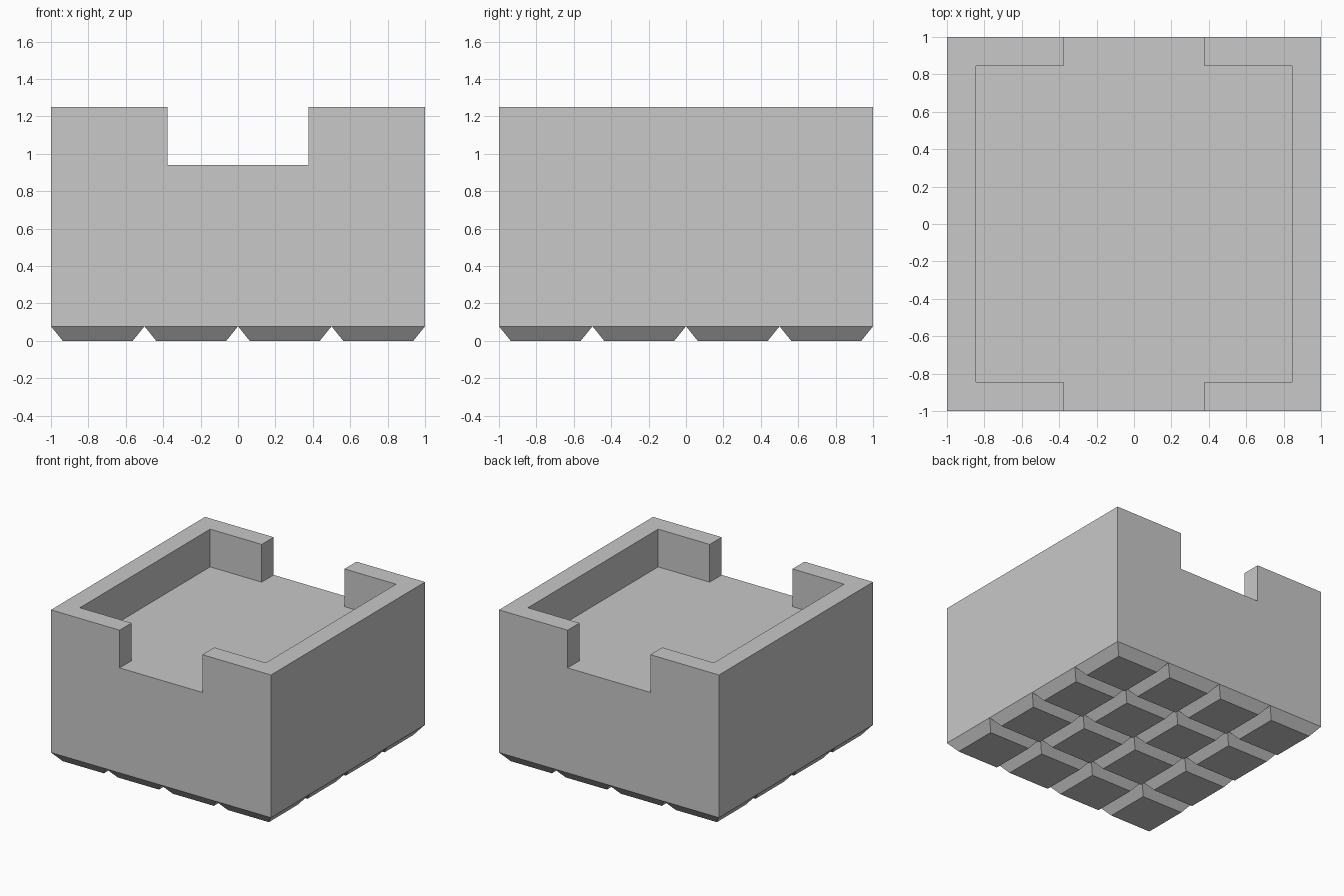
import bpy
import bmesh

cube = bpy.data.objects.get("Cube")
if cube:
    bpy.data.objects.remove(cube, do_unlink=True)

HALF = 1.0        # half width of the block
TOP = 1.25        # rim height
FLOOR = 0.94      # tray floor height
FOOT = 0.078      # foot height
INNER = 0.845     # half width inside the walls
GAP = 0.376       # half width of the openings
CELLS = 4         # feet per side
CHAMFER = 0.063   # inward slope of each foot

grey = bpy.data.materials.new("plain grey")
grey.use_nodes = True
colour = (0.58, 0.58, 0.58, 1)
grey.diffuse_color = colour
grey.node_tree.nodes["Principled BSDF"].inputs["Base Color"].default_value = colour


def make_object(name, bm):
    bmesh.ops.recalc_face_normals(bm, faces=bm.faces[:])
    mesh = bpy.data.meshes.new(name)
    bm.to_mesh(mesh)
    bm.free()
    mesh.materials.append(grey)
    obj = bpy.data.objects.new(name, mesh)
    bpy.context.collection.objects.link(obj)
    return obj


def prism(name, outline, z0, z1):
    """Extrude a flat outline from z0 up to z1."""
    bm = bmesh.new()
    face = bm.faces.new([bm.verts.new((x, y, z0)) for x, y in outline])
    new = bmesh.ops.extrude_face_region(bm, geom=[face])["geom"]
    verts = [v for v in new if isinstance(v, bmesh.types.BMVert)]
    bmesh.ops.translate(bm, verts=verts, vec=(0, 0, z1 - z0))
    return make_object(name, bm)


# Solid block
square = [(-HALF, -HALF), (HALF, -HALF), (HALF, HALF), (-HALF, HALF)]
body = prism("tray_body", square, FOOT, TOP)

# Tray recess with openings through the front and back walls
OUT = HALF + 0.2
quarter = [(GAP, OUT), (GAP, INNER), (INNER, INNER)]
right_half = quarter + [(x, -y) for x, y in reversed(quarter)]
outline = right_half + [(-x, y) for x, y in reversed(right_half)]
cutter = prism("recess_cutter", outline, FLOOR, TOP + 0.2)
cutter.hide_render = True

cut = body.modifiers.new("recess", "BOOLEAN")
cut.operation = "DIFFERENCE"
cut.solver = "EXACT"
cut.object = cutter
bpy.context.view_layer.update()
graph = bpy.context.evaluated_depsgraph_get()
carved = bpy.data.meshes.new_from_object(body.evaluated_get(graph))
body.modifiers.clear()
body.data = carved
bpy.data.objects.remove(cutter, do_unlink=True)

# Grid of tapered feet
bm = bmesh.new()
step = 2 * HALF / CELLS
for i in range(CELLS):
    for j in range(CELLS):
        made = bmesh.ops.create_cube(bm, size=1)["verts"]
        cx = -HALF + (i + 0.5) * step
        cy = -HALF + (j + 0.5) * step
        for v in made:
            width = step if v.co.z > 0 else step - 2 * CHAMFER
            v.co = (cx + v.co.x * width, cy + v.co.y * width,
                    FOOT if v.co.z > 0 else 0)
make_object("feet", bm)
